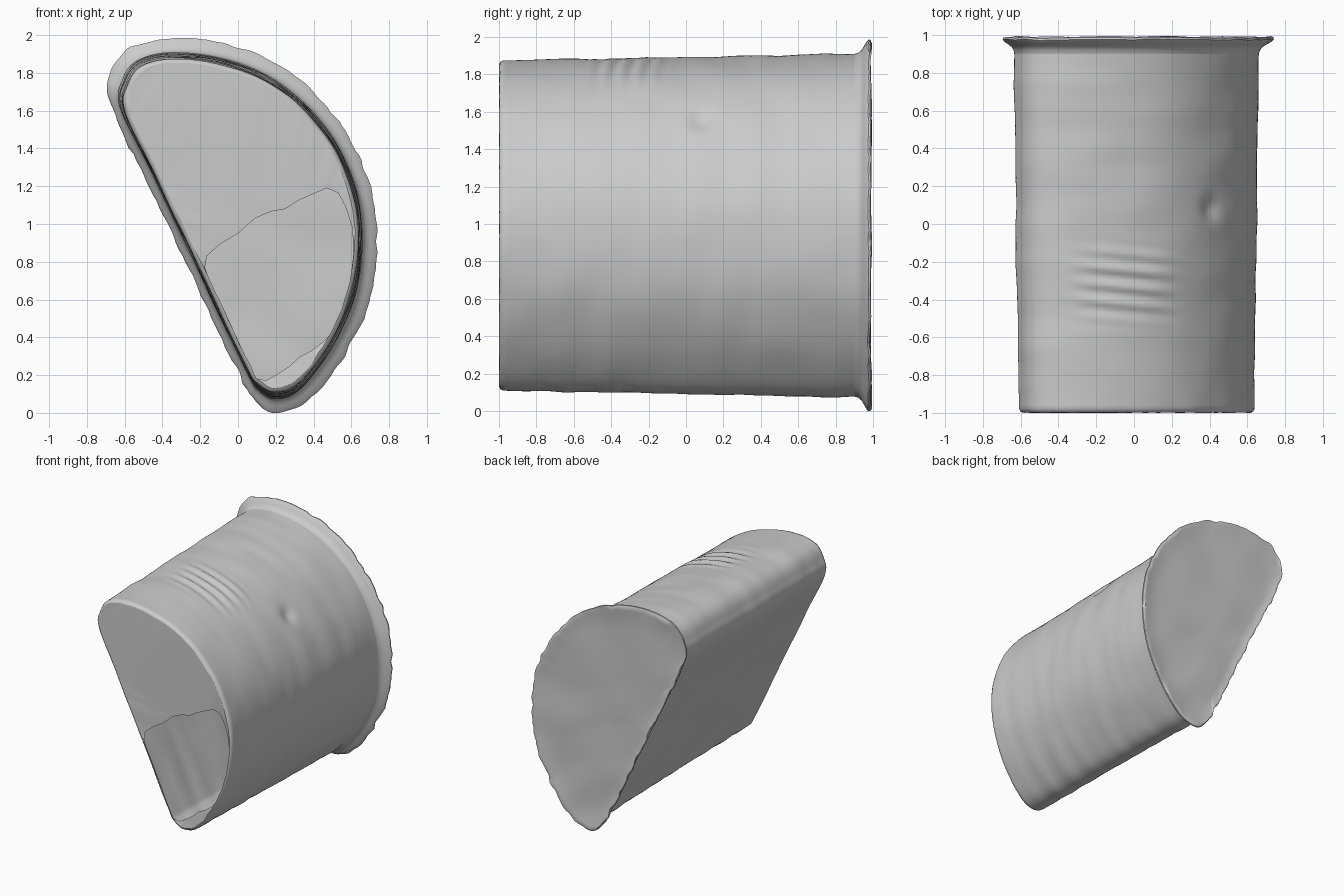
import bpy
import bmesh
import math
from mathutils import Vector, noise

if "Cube" in bpy.data.objects:
    bpy.data.objects.remove(bpy.data.objects["Cube"])

# One dull grey for the whole container
grey = bpy.data.materials.new("dull grey")
grey.use_nodes = True
grey.diffuse_color = (0.6, 0.6, 0.6, 1)
bsdf = grey.node_tree.nodes["Principled BSDF"]
bsdf.inputs["Base Color"].default_value = (0.6, 0.6, 0.6, 1)
bsdf.inputs["Roughness"].default_value = 0.8

# Half-round cross-section (x, z) at the wide back end
SECTION = [(-0.625, 1.62), (-0.46, 1.28), (-0.29, 0.92), (-0.12, 0.56), (0.05, 0.21),
           (0.105, 0.125), (0.20, 0.075), (0.33, 0.125), (0.50, 0.34), (0.62, 0.61),
           (0.66, 0.88), (0.635, 1.15), (0.535, 1.40), (0.36, 1.63), (0.15, 1.79),
           (-0.10, 1.88), (-0.35, 1.91), (-0.53, 1.87), (-0.61, 1.77)]
CENTRE = Vector((0.02, 0.98))
FLAT = Vector((-0.905, -0.425))     # outward direction of the flat side


def smooth_loop(points, steps):
    """Closed Catmull-Rom curve through 2D points."""
    p = [Vector(q) for q in points]
    n = len(p)
    out = []
    for i in range(n):
        a, b, c, d = p[i - 1], p[i], p[(i + 1) % n], p[(i + 2) % n]
        for k in range(steps):
            t = k / steps
            out.append(0.5 * (2 * b + (c - a) * t + (2 * a - 5 * b + 4 * c - d) * t * t
                              + (3 * b - a - 3 * c + d) * t ** 3))
    return out


LOOP = smooth_loop(SECTION, 10)
N = len(LOOP)
NORMALS = []
for i in range(N):
    t = (LOOP[(i + 1) % N] - LOOP[i - 1]).normalized()
    NORMALS.append(Vector((t.y, -t.x)))


def dents(x, y, z, n):
    """Outward push of the crumpled wall at a point."""
    d = 0.006 * noise.noise(Vector((x * 1.5, y * 7, z * 1.5)))
    d += 0.005 * noise.noise(Vector((x * 4, y * 4, z * 4 + 9)))
    if n.y > 0.4:                   # ridges pressed across the top
        gate = math.exp(-((x + 0.05) / 0.24) ** 4 - ((y + 0.32) / 0.19) ** 4)
        d += 0.009 * gate * math.sin((y + 0.1 * x) * 2 * math.pi / 0.09)
    d -= 0.025 * math.exp(-((x - 0.41) ** 2 + (y - 0.08) ** 2 + (z - 1.56) ** 2) / 0.004)
    return d


def ring(y, offset=0.0, rough=0.0):
    """Tapered cross-section at depth y, pushed outward by offset."""
    s = 0.962 + 0.038 * (min(y, 0.9) + 1) / 1.9
    pts = []
    for p, n in zip(LOOP, NORMALS):
        q = CENTRE + (p - CENTRE) * s
        r = noise.noise(Vector((q.x * 14, q.y * 14, 3)))
        side = 1 - 0.45 * max(0.0, n.dot(FLAT)) ** 6 if offset > 0 else 1
        q = q + n * (offset * side + rough * r + dents(q.x, y, q.y, n))
        pts.append(Vector((q.x, y + rough * 0.6 * r, q.y)))
    return pts


def make_object(name, bm, angle=50):
    mesh = bpy.data.meshes.new(name)
    bm.to_mesh(mesh)
    bm.free()
    mesh.materials.append(grey)
    ob = bpy.data.objects.new(name, mesh)
    bpy.context.collection.objects.link(ob)
    bpy.ops.object.select_all(action='DESELECT')
    ob.select_set(True)
    bpy.context.view_layer.objects.active = ob
    bpy.ops.object.shade_smooth_by_angle(angle=math.radians(angle))
    return ob


def loft(name, rings, tip=None):
    """Skin a row of rings, closed with a fan when a tip is given."""
    bm = bmesh.new()
    rows = [[bm.verts.new(p) for p in r] for r in rings]
    for a, b in zip(rows, rows[1:]):
        for j in range(N):
            k = (j + 1) % N
            bm.faces.new((a[j], b[j], b[k], a[k]))
    if tip is not None:
        v = bm.verts.new(tip)
        for j in range(N):
            bm.faces.new((rows[-1][j], v, rows[-1][(j + 1) % N]))
    return make_object(name, bm)


# Tapered wall with a softened front edge, then the flared rim at the back
front_edge = ring(-0.998, -0.02, 0.006)
wall = [front_edge, ring(-0.992, -0.008, 0.004), ring(-0.975)]
wall += [ring(-0.975 + 1.875 * i / 100) for i in range(1, 101)]
loft("container_wall", wall)
rim = [ring(0.90), ring(0.92, 0.006), ring(0.937, 0.02), ring(0.95, 0.04, 0.004),
       ring(0.962, 0.062, 0.008), ring(0.975, 0.075, 0.014), ring(0.985, 0.073, 0.016)]
loft("flared_rim", rim)

# Back plate, gently dished and wavy
MID = Vector((CENTRE.x, 0.975, CENTRE.y))
plate = [rim[-1]]
for f in (0.985, 0.96, 0.92, 0.86, 0.78, 0.7, 0.6, 0.5, 0.4, 0.3, 0.2, 0.1):
    row = []
    for p in rim[-1]:
        q = MID + (p - MID) * f
        dish = 0.013 * min(1, (1 - f) / 0.15)
        q.y = 0.991 - dish + 0.012 * noise.noise(Vector((q.x * 3 + q.z * 2, 5, q.z * 3)))
        row.append(q)
    plate.append(row)
loft("back_plate", plate, MID)

# Front lid with the lower part torn open
OPENING = [(-0.175, 0.77), (-0.165, 0.83), (-0.10, 0.89), (0.0, 0.95), (0.09, 1.03),
           (0.17, 1.065), (0.25, 1.08), (0.32, 1.125), (0.40, 1.16), (0.47, 1.19),
           (0.53, 1.165), (0.57, 1.09), (0.605, 0.98), (0.612, 0.85), (0.595, 0.70),
           (0.56, 0.56), (0.51, 0.44), (0.45, 0.375), (0.39, 0.33), (0.33, 0.30),
           (0.27, 0.245), (0.20, 0.20), (0.15, 0.172), (0.10, 0.18), (0.06, 0.24),
           (0.02, 0.34), (-0.03, 0.45), (-0.09, 0.58), (-0.15, 0.70)]
bm = bmesh.new()
edges = []
hole = [Vector((x, -0.99, z)) for x, z in OPENING]
for outline in (front_edge, hole):
    vs = [bm.verts.new(p) for p in outline]
    edges += [bm.edges.new((vs[i - 1], vs[i])) for i in range(len(vs))]
bmesh.ops.triangle_fill(bm, edges=edges, use_beauty=True, normal=(0, -1, 0))
for f in bm.faces:
    f.normal_update()
    if f.normal.y > 0:
        f.normal_flip()
make_object("torn_front_lid", bm)
